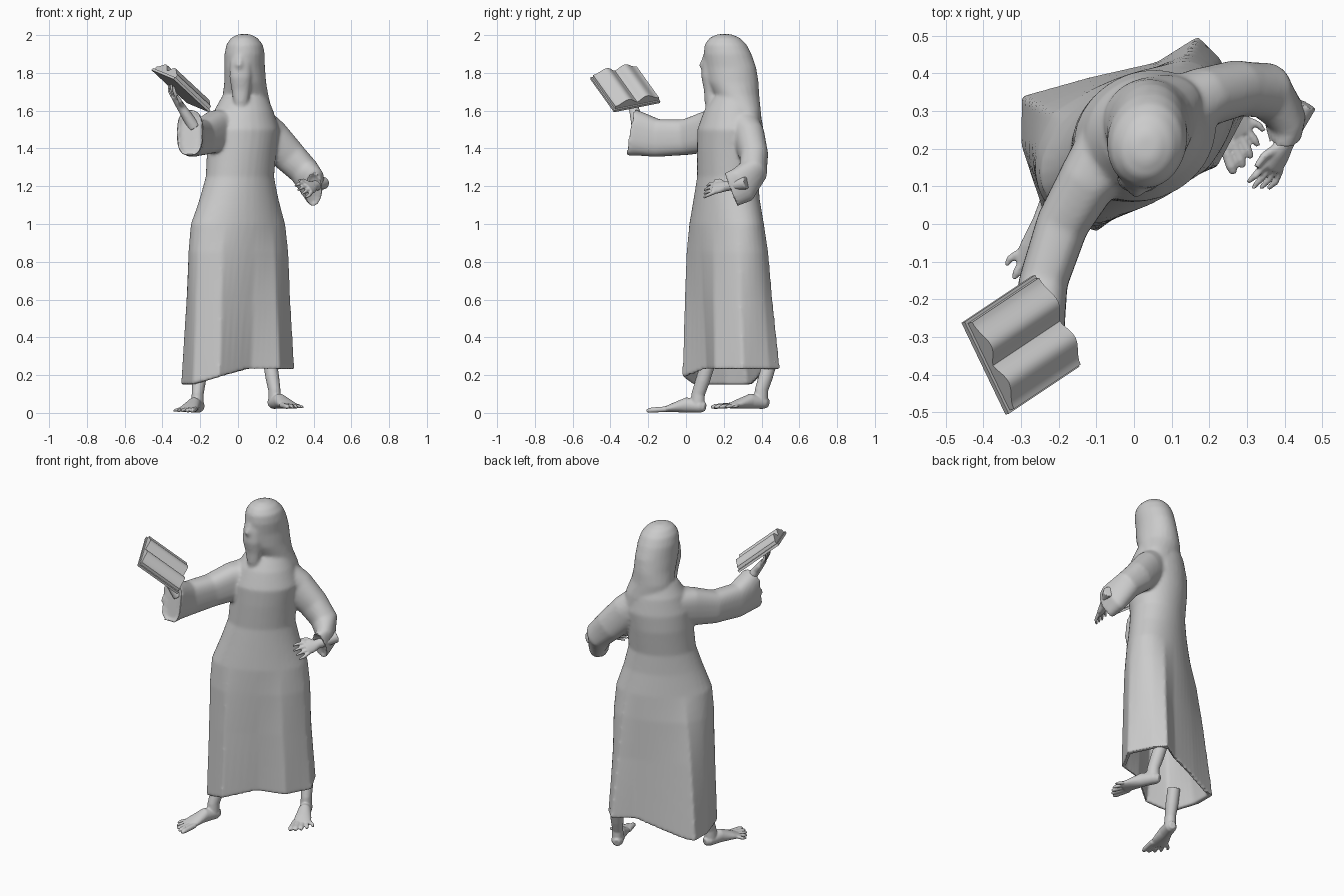
import bpy, bmesh, math
from mathutils import Vector, Matrix

if "Cube" in bpy.data.objects:
    bpy.data.objects.remove(bpy.data.objects["Cube"])

grey = bpy.data.materials.new("stone_grey")
grey.use_nodes = True
COLOUR = (0.6, 0.6, 0.6, 1)
grey.diffuse_color = COLOUR
grey.node_tree.nodes["Principled BSDF"].inputs["Base Color"].default_value = COLOUR


def skin(bm, rings):
    """Bridge rings of points into a closed body and return its end face."""
    rows = [[bm.verts.new(p) for p in ring] for ring in rings]
    n = len(rows[0])
    for a, b in zip(rows, rows[1:]):
        for i in range(n):
            bm.faces.new((a[i], a[(i + 1) % n], b[(i + 1) % n], b[i]))
    bm.faces.new(rows[0][::-1])
    return bm.faces.new(rows[-1])


def oval(power=1, sides=24):
    """Unit circle points; a power below 1 squares the circle off."""
    turns = [math.tau * k / sides for k in range(sides)]
    return [tuple(math.copysign(abs(f(t)) ** power, f(t)) for f in (math.cos, math.sin))
            for t in turns]


def tube(bm, path, up=(0, 0, 1), power=1):
    """Sweep an oval along (point, half width, half height) stations."""
    pts = [Vector(p) for p, w, h in path]
    rings = []
    for i, (p, w, h) in enumerate(path):
        t = (pts[min(i + 1, len(pts) - 1)] - pts[max(i - 1, 0)]).normalized()
        side = t.cross(Vector(up)).normalized()
        top = side.cross(t)
        rings.append([pts[i] + side * w * c + top * h * s for c, s in oval(power)])
    return skin(bm, rings)


def stack(bm, levels):
    """Stack turned ellipses (z, x, y, half width, half depth, degrees)."""
    rings = []
    for z, x, y, a, b, turn in levels:
        rot = Matrix.Rotation(math.radians(turn), 3, 'Z')
        rings.append([Vector((x, y, z)) + rot @ Vector((a * c, b * s, 0)) for c, s in oval()])
    skin(bm, rings)


def finish(bm, name, voxel=0, smooth=0):
    """Turn the bmesh into an object, fusing overlapping bodies if asked."""
    bmesh.ops.recalc_face_normals(bm, faces=bm.faces)
    mesh = bpy.data.meshes.new(name)
    bm.to_mesh(mesh)
    bm.free()
    mesh.materials.append(grey)
    ob = bpy.data.objects.new(name, mesh)
    bpy.context.collection.objects.link(ob)
    bpy.ops.object.select_all(action='DESELECT')
    ob.select_set(True)
    bpy.context.view_layer.objects.active = ob
    if voxel:
        fuse = ob.modifiers.new("fuse", 'REMESH')
        fuse.mode = 'VOXEL'
        fuse.voxel_size = voxel
        relax = ob.modifiers.new("relax", 'SMOOTH')
        relax.iterations = smooth
        for m in ("fuse", "relax"):
            bpy.ops.object.modifier_apply(modifier=m)
    bpy.ops.object.shade_smooth_by_angle(angle=math.radians(40))


# Robe skirt: a folded hem that blends upward into turned ellipses
HEM = [(-.30, .34), (-.30, .21), (-.24, .03), (-.1, -.02), (.07, .11), (.22, .15),
       (.30, .30), (.23, .44), (.17, .50), (.06, .43), (-.12, .39)]
MID = Vector((0, .23))
TURN = math.radians(30)
outline = []
for i, p in enumerate(HEM):
    q = HEM[(i + 1) % len(HEM)]
    outline += [Vector(p).lerp(Vector(q), k / 5) - MID for k in range(5)]


def skirt_ring(z, x, y, a, b, hem_share, scale=1):
    ring = []
    for o in outline:
        d = o.normalized()
        along = d.x * math.cos(TURN) + d.y * math.sin(TURN)
        across = d.y * math.cos(TURN) - d.x * math.sin(TURN)
        p = (d / math.hypot(along / a, across / b)).lerp(o, hem_share) * scale
        lift = 0
        if z < .3:
            lift = .08 * min(1, max(0, (o.x + .25) / .3))
        ring.append((p.x + x, p.y + y, z + lift))
    return ring


body = bmesh.new()
skin(body, [
    skirt_ring(.8, 0, .22, .2, .14, 0, .8),
    skirt_ring(.15, 0, .23, .3, .2, 1, .9),
    skirt_ring(.15, 0, .23, .3, .2, 1),
    skirt_ring(.6, 0, .22, .29, .18, .6, .97),
    skirt_ring(.85, 0, .217, .28, .17, .25),
    skirt_ring(1.0, 0, .215, .272, .165, 0),
    skirt_ring(1.13, .005, .215, .225, .155, 0),
    skirt_ring(1.25, .01, .22, .19, .15, 0),
    skirt_ring(1.4, .02, .23, .19, .165, 0),
    skirt_ring(1.5, .03, .235, .195, .168, 0),
    skirt_ring(1.6, .03, .245, .16, .145, 0),
    skirt_ring(1.67, .035, .255, .125, .115, 0)])

# Sleeves with wide, slightly dished cuffs
right_cuff = tube(body, [((-.02, .25, 1.51), .11, .11), ((-.12, .12, 1.49), .08, .11),
                         ((-.19, 0, 1.46), .07, .095), ((-.24, -.15, 1.455), .065, .1),
                         ((-.252, -.24, 1.475), .07, .115), ((-.255, -.3, 1.485), .07, .127)],
                  power=.75)
left_cuff = tube(body, [((.08, .28, 1.52), .1, .12), ((.18, .335, 1.455), .08, .1),
                        ((.27, .36, 1.36), .075, .09), ((.35, .355, 1.28), .075, .08),
                        ((.4, .295, 1.205), .055, .1), ((.4, .23, 1.18), .045, .095)], power=.9)
bmesh.ops.recalc_face_normals(body, faces=body.faces)
bmesh.ops.inset_individual(body, faces=[right_cuff, left_cuff], thickness=.022, depth=-.02)

# Head with long hair, face and beard, flowing into the robe
stack(body, [(1.45, .05, .3, .15, .08, 28), (1.6, .045, .29, .14, .1, 22),
             (1.68, .04, .27, .122, .118, 12), (1.75, .038, .25, .111, .135, -5),
             (1.83, .035, .235, .106, .138, -12), (1.9, .035, .22, .106, .128, -12),
             (1.95, .035, .21, .096, .112, -12), (1.985, .033, .205, .07, .082, -12),
             (2.005, .033, .203, .032, .037, 0)])
tube(body, [((.02, .13, 1.91), .045, .03), ((.014, .12, 1.85), .055, .034),
            ((.012, .118, 1.78), .058, .037), ((.015, .13, 1.71), .05, .035),
            ((.015, .13, 1.65), .04, .032), ((.015, .13, 1.58), .015, .02)], up=(0, -1, 0))
tube(body, [((.012, .1, 1.89), .012, .01), ((.006, .088, 1.84), .02, .02),
            ((.01, .1, 1.81), .016, .014)], up=(0, -1, 0))
finish(body, "robed_body", .009, 8)


# Bare feet
def foot(name, ankle, turn, side):
    bm = bmesh.new()
    tube(bm, [((0, .045, .03), .018, .022), ((0, .02, .035), .034, .034),
              ((0, -.06, .042), .037, .04), ((0, -.13, .028), .048, .025),
              ((0, -.18, .017), .052, .014)])
    tube(bm, [((0, 0, .03), .034, .04), ((0, .005, .1), .031, .036),
              ((0, .03, .17), .036, .038), ((0, .06, .26), .036, .038)], up=(0, -1, 0))
    for i in range(5):
        x = side * (.024 * i - .044)
        r = .015 - .0013 * i
        tip = .265 - .004 * i * i
        tube(bm, [((x * .9, -.16, .02), r, r), ((x * 1.2, -tip + .02, .014), r, r * .9),
                  ((x * 1.28, -tip, .01), r * .6, r * .5)])
    bm.transform(Matrix.Translation(ankle) @ Matrix.Rotation(math.radians(turn), 4, 'Z'))
    finish(bm, name, .005, 3)


foot("right_foot", (-.215, .06, 0), -18, -1)
foot("left_foot", (.195, .395, .02), 27, 1)


# Hands: a palm, four fingers and a thumb
def hand(name, wrist, reach, thumb):
    bm = bmesh.new()
    d = Vector(reach).normalized()
    n = d.cross(Vector(thumb)).normalized()
    s = n.cross(d)
    w = Vector(wrist)
    tube(bm, [(w - d * .12, .034, .034), (w, .027, .024), (w + d * .04, .038, .02),
              (w + d * .08, .038, .015)], up=n)
    for i in range(4):
        base = w + d * .07 + s * (.021 * i - .031)
        bend = base + d * .04 + s * (.007 * i - .01) + n * .004
        end = bend + d * (.025 + .006 * (i % 3)) + n * .012
        tube(bm, [(base, .01, .011), (bend, .009, .01), (end, .006, .006)], up=n)
    base = w + d * .02 + s * .02
    tube(bm, [(base, .013, .013), (base + d * .03 + s * .03, .011, .011),
              (base + d * .065 + s * .04, .007, .007)], up=n)
    finish(bm, name, .005, 3)


hand("left_hand", (.4, .215, 1.2), (-.06, -.12, -.02), (-.7, .2, .8))
hand("right_hand", (-.295, -.275, 1.61), (-.09, -.03, .14), (.3, -1, 0))

# Open book: flat cover with two swelling page blocks
U = Vector((.12, -.25, -.05)).normalized()
V = Vector((.2, .1, -.18))
V = (V - U * V.dot(U)).normalized()
N = U.cross(V)
frame = Matrix((U, V, N)).transposed().to_4x4()
frame.translation = Vector((-.297, -.32, 1.715))

cover = bmesh.new()
bmesh.ops.create_cube(cover, size=1)
cover.transform(frame @ Matrix.Translation((0, 0, -.008)) @ Matrix.Diagonal((.275, .285, .014, 1)))
finish(cover, "book_cover")

pages = bmesh.new()
STEPS = 24
profile = [(-.13, 0)]
for k in range(STEPS + 1):
    t = 2 * k / STEPS - 1
    profile.append((.13 * t, .018 + .015 * (1 - math.cos(math.tau * abs(t) ** .8))))
profile.append((.13, 0))
skin(pages, [[(u, v, h) for u, h in profile] for v in (-.135, .135)])
pages.transform(frame)
finish(pages, "book_pages")
